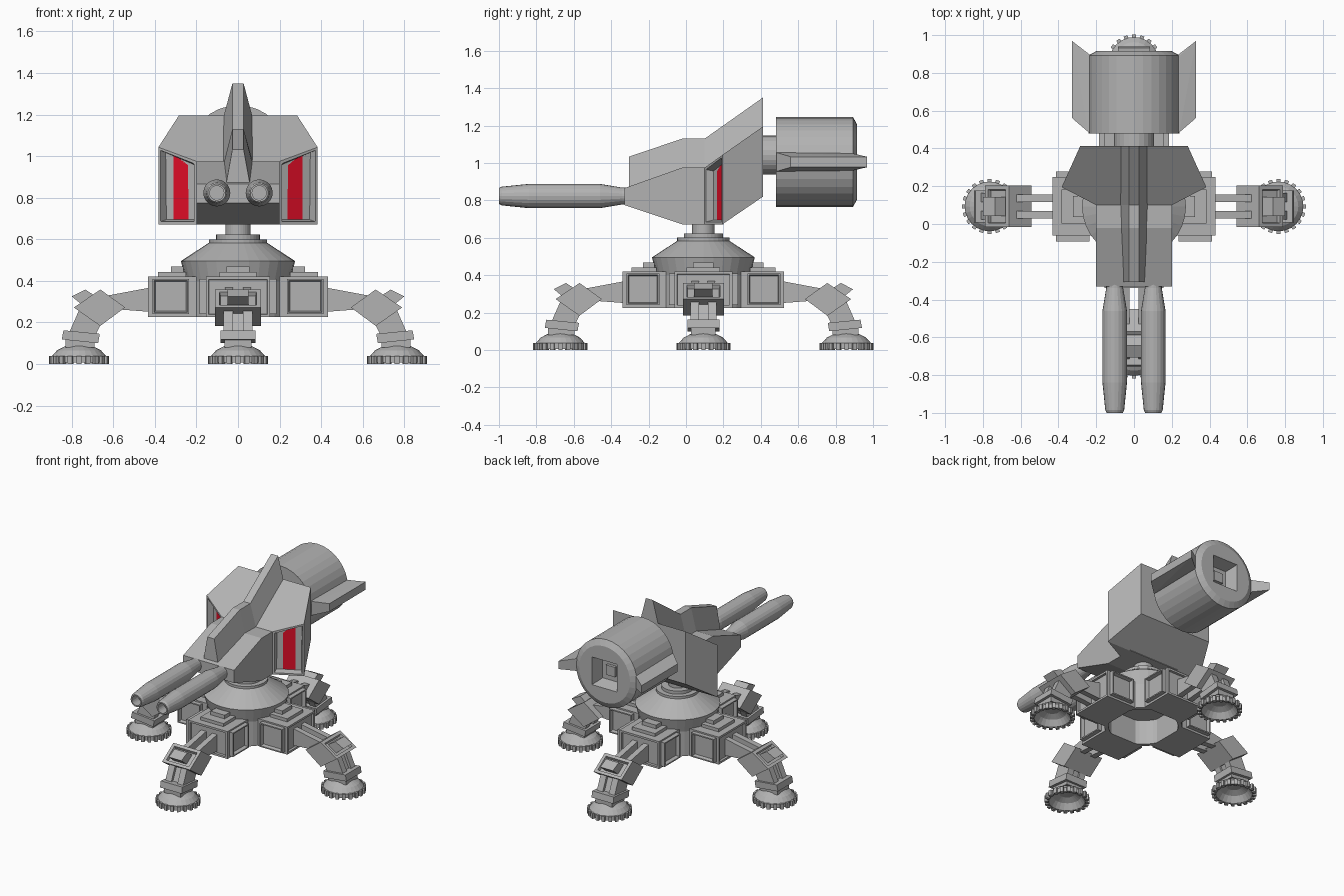
import bpy, bmesh, math
from mathutils import Matrix, Vector

if "Cube" in bpy.data.objects:
    bpy.data.objects.remove(bpy.data.objects["Cube"])


def material(name, rgb):
    m = bpy.data.materials.new(name)
    m.diffuse_color = (*rgb, 1)
    m.use_nodes = True
    m.node_tree.nodes["Principled BSDF"].inputs["Base Color"].default_value = m.diffuse_color
    return m


GREY = material("grey metal", (0.45, 0.45, 0.45))
RED = material("red light", (0.75, 0.004, 0.02))
CY = 0.093  # centre of the base in y


def finish(name, bm, matrix=Matrix(), recalc=True):
    if recalc:
        bmesh.ops.recalc_face_normals(bm, faces=bm.faces[:])
    bm.transform(matrix)
    me = bpy.data.meshes.new(name)
    bm.to_mesh(me)
    bm.free()
    me.materials.append(GREY)
    me.materials.append(RED)
    ob = bpy.data.objects.new(name, me)
    bpy.context.collection.objects.link(ob)
    return ob


def hull(points):
    bm = bmesh.new()
    for p in points:
        bm.verts.new(p)
    bmesh.ops.convex_hull(bm, input=bm.verts[:])
    bmesh.ops.dissolve_limit(bm, angle_limit=0.03, verts=bm.verts[:], edges=bm.edges[:])
    bmesh.ops.recalc_face_normals(bm, faces=bm.faces[:])
    return bm


def box(x0, x1, y0, y1, z0, z1):
    return hull([(x, y, z) for x in (x0, x1) for y in (y0, y1) for z in (z0, z1)])


def prism(profile, y0, y1):
    """Convex (x, z) profile extruded along y."""
    return hull([(x, y, z) for y in (y0, y1) for x, z in profile])


def recess(bm, test, rim, taper, depth):
    """Frame the faces chosen by test and sink their centres."""
    faces = [f for f in bm.faces if test(f.normal)]
    bmesh.ops.inset_individual(bm, faces=faces, thickness=rim, depth=0)
    bmesh.ops.inset_individual(bm, faces=faces, thickness=taper, depth=-depth)
    return faces


def lathe(profile, n):
    """Spin an (r, z) profile about z; r = 0 closes to a point."""
    bm = bmesh.new()
    rings = []
    for r, z in profile:
        if r == 0:
            rings.append([bm.verts.new((0, 0, z))] * n)
        else:
            rings.append([bm.verts.new((r * math.cos(2 * math.pi * i / n),
                                        r * math.sin(2 * math.pi * i / n), z)) for i in range(n)])
    for a, b in zip(rings, rings[1:]):
        for i in range(n):
            j = (i + 1) % n
            vs = list(dict.fromkeys((a[i], a[j], b[j], b[i])))
            if len(vs) > 2:
                bm.faces.new(vs)
    return bm


def loft(sections):
    bm = bmesh.new()
    rings = [[bm.verts.new(p) for p in s] for s in sections]
    for a, b in zip(rings, rings[1:]):
        for i in range(len(a)):
            j = (i + 1) % len(a)
            bm.faces.new((a[i], a[j], b[j], b[i]))
    bm.faces.new(rings[0])
    bm.faces.new(rings[-1])
    return bm


base = Matrix.Translation((0, CY, 0))

# Hub: hollow drum with a cone on top, then the stepped neck
finish("hub_drum", lathe([(0, .40), (.225, .40), (.225, .225), (.25, .225), (.25, .40), (.275, .495),
                          (.14, .583), (.14, .6), (.105, .6), (.105, .622), (.06, .622),
                          (.06, .69), (0, .69)], 32), base)

# Four legs
for k, side in enumerate(("right", "back", "left", "front")):
    M = base @ Matrix.Rotation(k * math.pi / 2, 4, 'Z')

    def part(name, bm):
        finish(f"{side}_{name}", bm, M)

    # Hip housing with framed panels on its sides and end
    bm = box(.2, .432, -.155, .155, .225, .42)
    recess(bm, lambda n: n.x > .9, .02, .003, .015)
    part("hip_housing", bm)
    for s in (-1, 1):
        bm = box(.235, .412, s * .15, s * .185, .24, .41)
        recess(bm, lambda n: n.y * s > .9, .012, .008, .025)
        part("hip_side_panel", bm)
    part("hip_top_plate", box(.25, .385, -.09, .09, .415, .442))
    part("hip_top_step", box(.262, .322, -.055, .055, .44, .468))

    # Upper arm bars, knee block and knee cap
    for s in (-1, 1):
        part("upper_arm_bar", prism([(.41, .37), (.65, .325), (.57, .262), (.41, .25)],
                                    s * .043 - .02, s * .043 + .02))
    bm = prism([(.543, .272), (.662, .358), (.79, .272), (.663, .183)], -.11, .11)
    recess(bm, lambda n: n.x > .3 and n.z > .3, .03, .006, .02)
    part("knee_block", bm)
    part("knee_cap", prism([(.66, .31), (.735, .358), (.80, .325), (.745, .28), (.70, .265)],
                           -.05, .05))

    # Shin: two bars with a thinner core, ankle plates
    for s in (-1, 1):
        part("shin_bar", prism([(.655, .20), (.76, .27), (.815, .145), (.69, .13)],
                               s * .047 - .023, s * .047 + .023))
    part("shin_core", prism([(.67, .20), (.745, .255), (.795, .145), (.705, .13)], -.03, .03))
    part("ankle_plate", prism([(.665, .145), (.84, .162), (.848, .118), (.673, .10)], -.085, .085))
    part("ankle_base", prism([(.69, .11), (.83, .125), (.83, .08), (.69, .08)], -.065, .065))

    # Hollow domed foot with a toothed rim
    F = M @ Matrix.Translation((.765, 0, 0))
    finish(f"{side}_foot_dome", lathe([(0, .09), (.065, .087), (.105, .066), (.132, .036), (.132, .006),
                                       (.118, .006), (.09, .045), (.05, .065), (0, .068)], 24), F)
    teeth = bmesh.new()
    for i in range(20):
        R = Matrix.Rotation(2 * math.pi * i / 20, 4, 'Z')
        g = bmesh.ops.create_cube(teeth, size=1, matrix=R @ Matrix.Translation((.132, 0, .019))
                                  @ Matrix.Diagonal((.026, .022, .038, 1)))
    finish(f"{side}_foot_teeth", teeth, F)

# Head: narrow nose wedge
nose = [(-.33, .775), (-.33, .865), (-.02, .975), (.2, .975), (.2, .672), (-.02, .672)]
finish("head_nose", hull([(x, y, z) for x in (-.2, .2) for y, z in nose]))

# Head: wide rear body with red lights sunk into the angled front faces
pts = []
for s in (-1, 1):
    pts += [(s * .2, .1, .672), (s * .383, .195, .672), (s * .285, .412, .82),
            (s * .2, .1, .975), (s * .383, .195, 1.043), (s * .285, .412, 1.195)]
bm = hull(pts)
for f in recess(bm, lambda n: n.y < -.5 and abs(n.x) > .2 and abs(n.z) < .3, .018, .014, .04):
    bmesh.ops.inset_individual(bm, faces=[f], thickness=.001, depth=0)
    c = f.calc_center_median()
    # narrow the lit strip sideways only
    for v in f.verts:
        v.co.x += (c.x - v.co.x) * .5
        v.co.y += (c.y - v.co.y) * .5
    f.material_index = 1
finish("head_body", bm)

# Ridge fin along the top of the head
fin = []
for y, zb, zt, wb in ((-.306, .84, 1.033, .062), (-.02, .94, 1.13, .075), (.1, .94, 1.13, .08), (.412, 1.15, 1.35, .08)):
    fin.append([(-wb, y, zb), (-.027, y, zt), (.027, y, zt), (wb, y, zb)])
finish("head_fin", loft(fin))

# Twin guns with hollow muzzles
for s, side in ((-1, "left"), (1, "right")):
    G = Matrix.Translation((s * .102, 0, .823)) @ Matrix.Rotation(math.pi / 2, 4, 'X')
    finish(f"{side}_gun", lathe([(0, .3), (.045, .3), (.045, .34), (.065, .46), (.065, .84), (.05, .985),
                                 (.043, 1.0), (.034, 1.0), (.034, .93), (0, .93)], 20), G)

# Rear engine: collar, drum with a square recess, side fins
E = Matrix.Translation((0, 0, 1.005)) @ Matrix.Rotation(-math.pi / 2, 4, 'X')
finish("engine_collar", lathe([(0, .38), (.105, .38), (.105, .5), (0, .5)], 24),
       Matrix.Translation((0, 0, .037)) @ E)
drum = finish("engine_drum", lathe([(0, .48), (.24, .48), (.24, .893), (.2, .915), (0, .915)], 32), E)
cut = finish("recess_cutter", hull([(a * w, y, 1.005 + b * w) for a in (-1, 1) for b in (-1, 1)
                                    for y, w in ((.83, .075), (.95, .108))]))
cut.hide_render = True
cut.hide_set(True)
mod = drum.modifiers.new("square recess", 'BOOLEAN')
mod.operation, mod.solver, mod.object = 'DIFFERENCE', 'EXACT', cut
finish("recess_block", box(-.035, .035, .82, .85, .97, 1.04))
for s, side in ((-1, "left"), (1, "right")):
    pts = [(s * x, y, 1.005 + t * h) for t in (-1, 1)
           for x, y, h in ((.2, .485, .05), (.2, .87, .05), (.24, .485, .05), (.245, .895, .045),
                           (.327, .56, .028), (.327, .968, .028))]
    finish(f"{side}_engine_fin", hull(pts))
